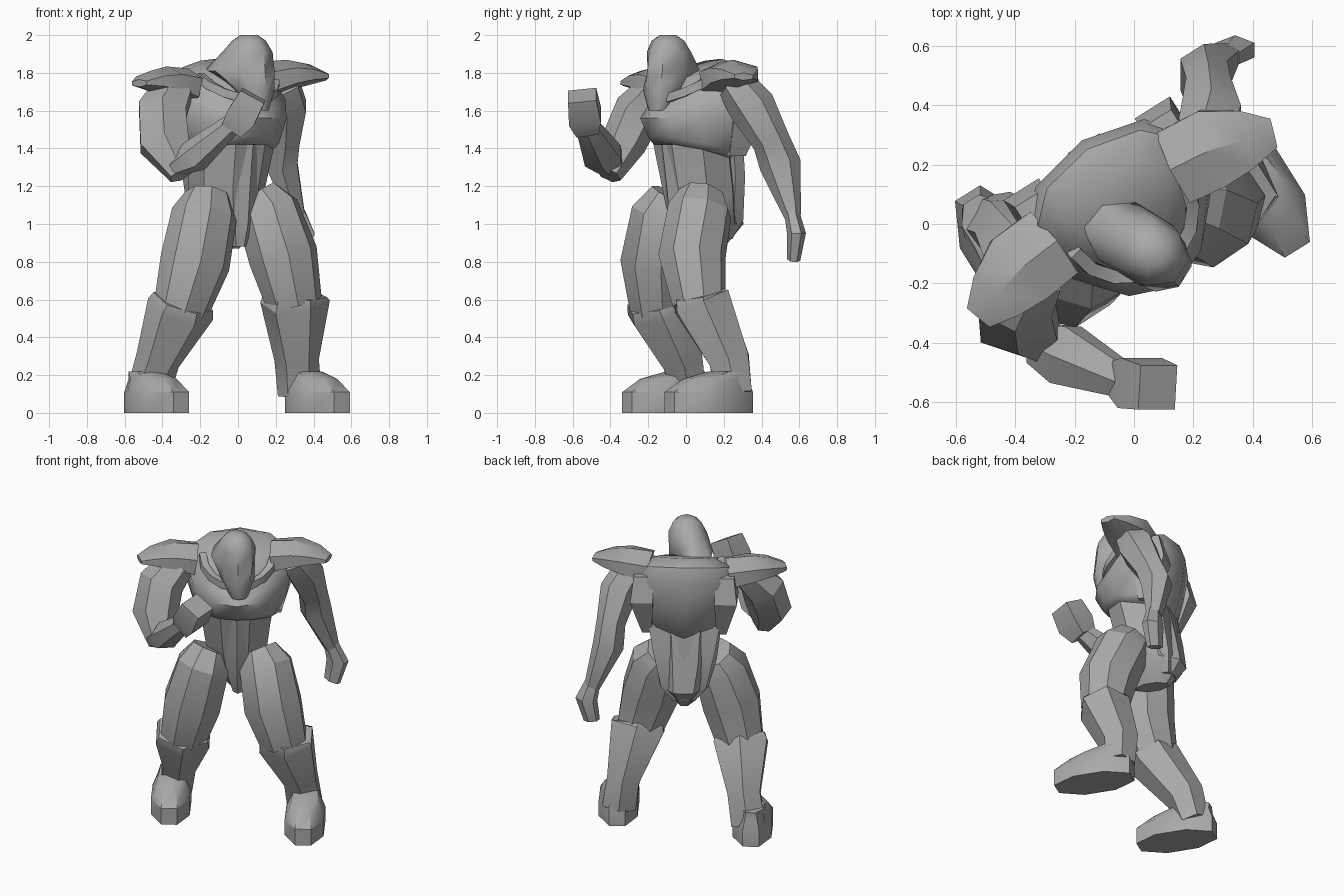
import bpy, bmesh
from math import sin, cos, pi, radians
from mathutils import Vector, Matrix

if "Cube" in bpy.data.objects:
    bpy.data.objects.remove(bpy.data.objects["Cube"], do_unlink=True)

grey = bpy.data.materials.new("stone grey")
grey.use_nodes = True
grey.diffuse_color = (0.4, 0.4, 0.4, 1)
grey.node_tree.nodes["Principled BSDF"].inputs["Base Color"].default_value = (0.4, 0.4, 0.4, 1)

TURN = 32  # the body is turned towards its left
SIDE, DEPTH = Vector((1, 0, 0)), Vector((0, 1, 0))


def section(n, taper):
    """Regular polygon scaled to fill a unit box, narrowed towards the front."""
    pts = [(cos(2 * pi * (i + .5) / n), sin(2 * pi * (i + .5) / n)) for i in range(n)]
    mx, my = max(p[0] for p in pts), max(p[1] for p in pts)
    return [(x / mx * (1 + taper * min(y / my, .41)), y / my) for x, y in pts]


def loft(name, rings, n=8, ref=SIDE, turn=TURN, upright=False, angle=30, taper=0):
    """Skin rings (x, y, z, half width, half depth, tilt) into a closed part."""
    bm = bmesh.new()
    centres = [Vector(r[:3]) for r in rings]
    loops = []
    for i, r in enumerate(rings):
        if upright:
            t = r[5] if len(r) > 5 else 0
            axis = Vector((0, -sin(t), cos(t)))
        else:
            axis = (centres[min(i + 1, len(rings) - 1)] - centres[max(i - 1, 0)]).normalized()
        across = (ref - axis * ref.dot(axis)).normalized()
        deep = axis.cross(across)
        loops.append([bm.verts.new(centres[i] + across * r[3] * x + deep * r[4] * y)
                      for x, y in section(n, taper)])
    for lo, hi in zip(loops, loops[1:]):
        for k in range(n):
            bm.faces.new((lo[k], lo[(k + 1) % n], hi[(k + 1) % n], hi[k]))
    bm.faces.new(loops[0][::-1])
    bm.faces.new(loops[-1])
    bm.transform(Matrix.Rotation(radians(turn), 4, 'Z'))
    bmesh.ops.recalc_face_normals(bm, faces=bm.faces)
    mesh = bpy.data.meshes.new(name)
    bm.to_mesh(mesh)
    bm.free()
    mesh.materials.append(grey)
    ob = bpy.data.objects.new(name, mesh)
    bpy.context.collection.objects.link(ob)
    bpy.ops.object.select_all(action='DESELECT')
    ob.select_set(True)
    bpy.context.view_layer.objects.active = ob
    bpy.ops.object.shade_smooth_by_angle(angle=radians(angle))


# Torso
loft("chest", [(0, .03, 1.38, .22, .21, -.25), (0, .03, 1.41, .25, .24, -.25),
               (0, .03, 1.56, .29, .28, 0), (0, .07, 1.68, .315, .27, .25),
               (0, .09, 1.77, .27, .22, .35), (0, .07, 1.82, .17, .16, .35)],
     n=10, upright=True, angle=45, taper=.25)
loft("abdomen", [(0, .12, .87, .05, .1), (0, .13, 1.0, .15, .19),
                 (-.01, .1, 1.18, .19, .19), (-.01, .05, 1.42, .22, .19)], upright=True)
loft("loin_plate", [(0, .0, .88, .03, .06), (0, -.03, 1.0, .06, .07),
                    (0, -.05, 1.2, .08, .07), (0, -.09, 1.42, .08, .06)], n=6, upright=True)
loft("tail_plate", [(0, .22, .92, .07, .05), (0, .24, 1.02, .14, .06),
                    (0, .22, 1.25, .19, .06), (0, .19, 1.42, .22, .06)], n=6, upright=True)

# Collar, a slim raised band around the front of the neck
arc = [pi * i / 8 for i in range(9)]
loft("collar", [(.22 * cos(t), .03 - .2 * sin(t), 1.78 - .12 * sin(t), .022, .022) for t in arc],
     n=4, ref=Vector((0, 0, 1)))

# Hooded head, looking over its left
loft("hood", [(-.065, -.17, 1.6, .05, .05), (-.06, -.14, 1.71, .095, .1), (-.05, -.04, 1.81, .115, .19),
              (-.05, -.09, 1.91, .105, .13), (-.05, -.1, 1.97, .08, .085), (-.05, -.1, 2.0, .04, .045)],
     turn=58, upright=True, angle=50)

# Shoulder pads and back wedges
for name, s, drop, out in (("left", 1, 0, 0), ("right", -1, .035, .05)):
    loft(name + "_shoulder_pad",
         [(s * (.22 + out), .09, 1.76 - drop, .13, .1), (s * (.36 + out), .075, 1.79 - drop, .135, .08),
          (s * (.47 + out), .04, 1.79 - drop, .1, .055), (s * (.56 + out), .01, 1.78 - drop, .05, .02)],
         n=6, ref=DEPTH)
    loft(name + "_back_wedge",
         [(s * .23, .16, 1.36, .03, .05), (s * .26, .2, 1.6, .07, .1), (s * .25, .18, 1.76, .06, .08)],
         n=4, upright=True)

# Legs
loft("left_thigh", [(.13, .02, 1.15, .11, .12), (.17, -.02, 1.07, .16, .16), (.22, -.1, .83, .175, .165),
                    (.29, -.1, .58, .14, .13)])
loft("right_thigh", [(-.17, .03, 1.15, .11, .12), (-.21, 0, 1.05, .16, .17), (-.28, -.02, .8, .175, .17),
                     (-.34, .03, .54, .14, .13)])
loft("left_shin", [(.3, -.1, .63, .15, .15), (.3, -.09, .59, .165, .165), (.385, .03, .28, .1, .125),
                   (.41, .04, .1, .105, .1)], n=6)
loft("right_shin", [(-.335, .01, .59, .15, .15), (-.34, .03, .55, .165, .165), (-.37, .21, .28, .1, .125),
                    (-.4, .26, .1, .105, .1)], n=6)
for name, x, y in (("left", .42, -.12), ("right", -.42, .14)):
    loft(name + "_foot", [(x, y, 0, .12, .245), (x, y, .11, .12, .245), (x, y + .04, .18, .09, .18),
                          (x, y + .12, .22, .075, .1)], upright=True)

# Hanging left arm
loft("left_arm", [(.23, .26, 1.74, .09, .1), (.26, .35, 1.62, .1, .125), (.25, .45, 1.44, .075, .1),
                  (.235, .5, 1.31, .08, .11), (.31, .565, 1.04, .045, .045)], n=6, turn=0)
loft("left_hand", [(.31, .56, 1.06, .045, .04), (.34, .585, .95, .065, .05), (.31, .57, .81, .05, .035)],
     n=6, turn=0)

# Raised right arm
loft("right_upper_arm", [(-.34, -.16, 1.71, .1, .1), (-.4, -.25, 1.6, .125, .13), (-.39, -.33, 1.43, .13, .12),
                         (-.3, -.41, 1.26, .06, .07)], n=6, turn=0)
loft("right_forearm", [(-.33, -.4, 1.3, .07, .05), (-.23, -.44, 1.36, .1, .09), (-.03, -.53, 1.53, .055, .055)],
     n=6, ref=DEPTH, turn=0)
loft("right_fist", [(-.03, -.52, 1.5, .06, .06), (.02, -.535, 1.57, .085, .08), (.08, -.55, 1.68, .075, .07)],
     n=4, ref=DEPTH, turn=0)
